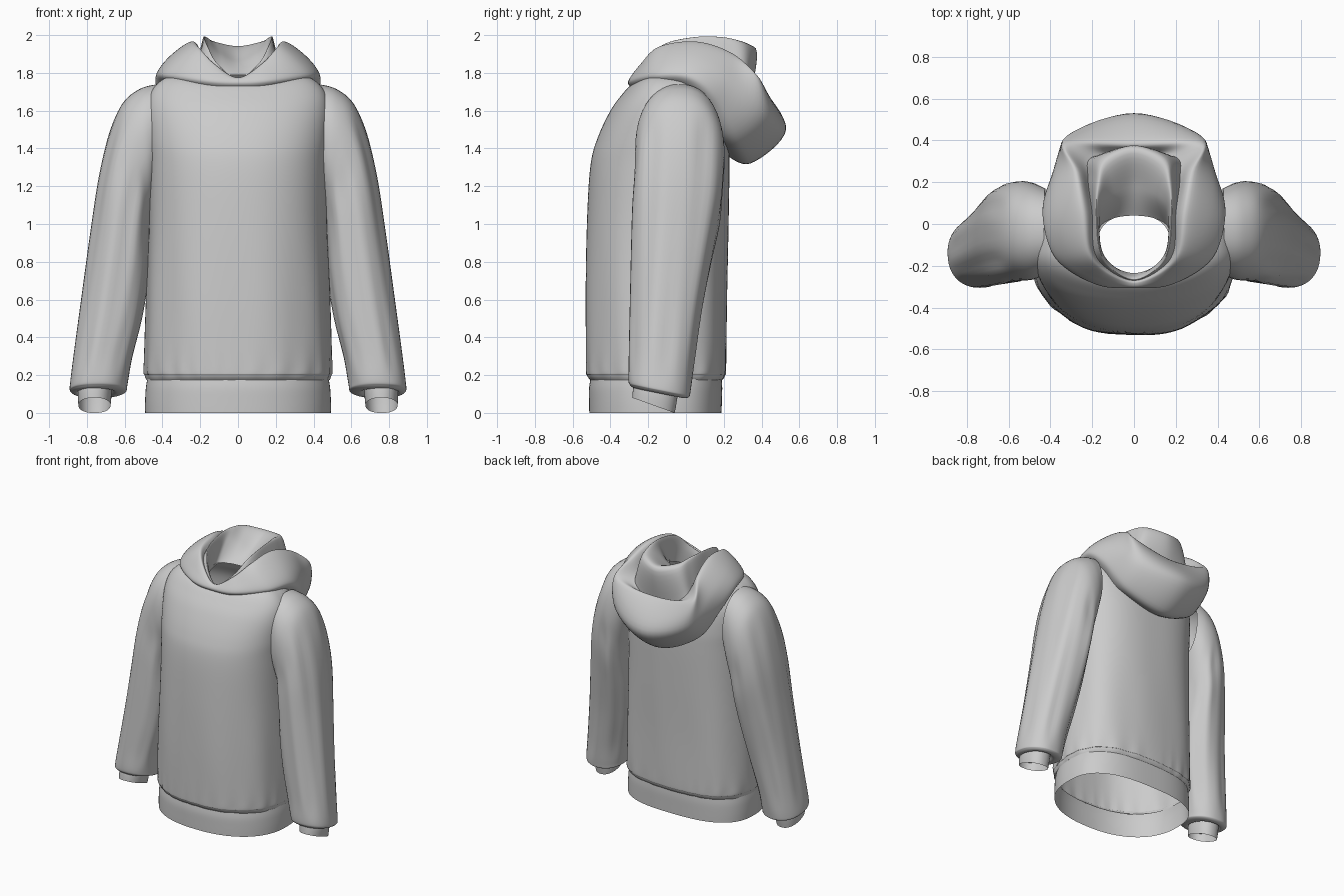
import bpy, bmesh, math
from mathutils import Vector as V

if "Cube" in bpy.data.objects:
    bpy.data.objects.remove(bpy.data.objects["Cube"])


def spline(pts, n, closed):
    """Catmull-Rom through pts, n steps per span."""
    m, out = len(pts), []
    for i in range(m if closed else m - 1):
        if closed:
            a, b, c, d = (pts[(i + k) % m] for k in (-1, 0, 1, 2))
        else:
            a, b, c, d = (pts[min(max(i + k, 0), m - 1)] for k in (-1, 0, 1, 2))
        for s in range(n):
            t = s / n
            out.append(0.5 * (2 * b + (c - a) * t + (2 * a - 5 * b + 4 * c - d) * t * t
                              + (3 * b - a - 3 * c + d) * t ** 3))
    return out if closed else out + [pts[-1]]


def loft(name, rings, along=6, around=1, warp=None, mirror=False):
    """Skin closed rings into a smooth open tube."""
    rings = [spline([V(p) for p in r], around, True) for r in rings]
    cols = [spline(list(c), along, False) for c in zip(*rings)]
    bm = bmesh.new()
    grid = [[bm.verts.new(warp(p) if warp else p) for p in c] for c in cols]
    for i, c in enumerate(grid):
        d = grid[(i + 1) % len(grid)]
        for j in range(len(c) - 1):
            bm.faces.new((c[j], d[j], d[j + 1], c[j + 1]))
    bmesh.ops.recalc_face_normals(bm, faces=bm.faces)
    me = bpy.data.meshes.new(name)
    bm.to_mesh(me)
    bm.free()
    for f in me.polygons:
        f.use_smooth = True
    ob = bpy.data.objects.new(name, me)
    bpy.context.collection.objects.link(ob)
    if mirror:
        ob.modifiers.new("Mirror", 'MIRROR').use_clip = False
    return ob


def power(v, e):
    return math.copysign(abs(v) ** e, v)


def torso_ring(z, w, yf, yb, drop=0.0, yc=-0.12, n=120):
    """Cross-section with rounded front and flatter back."""
    ring = []
    for k in range(n):
        t = 2 * math.pi * k / n
        c, s = math.cos(t), math.sin(t)
        e = 0.88 if s < 0 else 0.75
        y = yc + power(s, e) * ((yb - yc) if s > 0 else (yc - yf))
        ring.append((w * power(c, e), y, z - drop * max(0, -s) ** 2))
    return ring


def folds(p):
    # gathers above the band and soft vertical drape folds
    a = math.atan2(p.y + 0.15, p.x)
    g = 0.009 * math.exp(-abs(p.z - 0.22) / 0.07) * math.sin(23 * a + 2 * math.sin(3 * a))
    g += 0.008 * math.exp(-((p.z - 0.5) / 0.45) ** 2) * math.sin(9 * a + 1.5 * math.sin(2 * a) + p.z)
    return V((p.x * (1 + g), -0.15 + (p.y + 0.15) * (1 + g), p.z))


# Torso
body = [(.175, .482, -.508, .192), (.20, .49, -.525, .205), (.25, .495, -.53, .21),
        (.6, .485, -.533, .215), (1.0, .47, -.525, .225), (1.3, .47, -.507, .23),
        (1.45, .48, -.47, .225), (1.6, .485, -.40, .20), (1.70, .46, -.335, .15, .01),
        (1.77, .39, -.29, .11, .035), (1.80, .28, -.26, .07, .07), (1.79, .175, -.245, .04, .09)]
loft("torso", [torso_ring(*r) for r in body], 7, warp=folds)

# Bottom band
band = [(.0, .492, -.512, .188), (.06, .492, -.513, .19), (.13, .488, -.513, .192), (.18, .48, -.506, .19)]
loft("hem_band", [torso_ring(*r) for r in band], 4)


def sleeve_ring(i, row, n=48):
    """Ring through an outer (x, z) and inner (x, z) point with a y range."""
    xo, zo, xi, zi, y0, y1, tilt = row
    ring = []
    for k in range(n):
        t = 2 * math.pi * k / n
        amp = 0.022 if 2 < i < 8 else 0.0
        r = 1 + amp * math.sin(6 * t + 0.5 * i) + amp * 0.6 * math.sin(11 * t - 0.4 * i)
        c, s = r * power(math.cos(t), .9), r * power(math.sin(t), .9)
        dy = s * (y1 - y0) / 2
        ring.append(((xo + xi) / 2 + c * (xo - xi) / 2, (y0 + y1) / 2 + dy,
                     (zo + zi) / 2 + c * (zo - zi) / 2 - tilt * dy))
    return ring


# Sleeves: shoulder to gathered wrist
sleeve = [(.43, 1.74, .42, 1.24, -.24, .17, 0), (.52, 1.715, .44, 1.14, -.265, .195, 0),
          (.61, 1.64, .455, 1.06, -.27, .205, 0), (.68, 1.48, .46, .98, -.275, .20, 0),
          (.735, 1.25, .465, .88, -.285, .185, 0), (.78, .95, .475, .72, -.29, .14, 0),
          (.825, .62, .51, .50, -.295, .085, .03), (.865, .33, .56, .29, -.30, .045, .1),
          (.89, .15, .585, .15, -.305, .025, .18), (.885, .115, .595, .115, -.295, .015, .2),
          (.855, .105, .645, .105, -.27, -.02, .2), (.84, .13, .67, .13, -.26, -.05, .2)]
loft("sleeve", [sleeve_ring(i, r) for i, r in enumerate(sleeve)], 6, mirror=True)

# Wrist cuffs
cuff = [(.845, .15, .67, .15, -.27, -.04, .25), (.848, .09, .67, .09, -.28, -.05, .32),
        (.845, .04, .675, .04, -.285, -.06, .36)]
loft("cuff", [sleeve_ring(0, r) for r in cuff], 4, mirror=True)


def mirrored_rings(stations):
    """Stations run front to back on one side; returns full rings."""
    full = stations + [[(-x, y, z) for x, y, z in s] for s in stations[-2:0:-1]]
    return [list(r) for r in zip(*full)]


# Hood draped on the back: seam, bulge, outer, rim, valley
hood = [
    [(0, -.27, 1.70), (0, -.305, 1.74), (0, -.30, 1.765), (0, -.28, 1.775), (0, -.27, 1.765)],
    [(.16, -.265, 1.72), (.18, -.29, 1.76), (.16, -.26, 1.82), (.13, -.235, 1.85), (.12, -.22, 1.83)],
    [(.33, -.16, 1.74), (.37, -.17, 1.79), (.30, -.16, 1.88), (.22, -.14, 1.94), (.19, -.13, 1.90)],
    [(.38, 0, 1.72), (.435, .02, 1.78), (.37, .04, 1.88), (.25, .06, 1.965), (.20, .05, 1.91)],
    [(.36, .12, 1.60), (.41, .17, 1.66), (.38, .23, 1.78), (.28, .25, 1.90), (.22, .22, 1.82)],
    [(.27, .18, 1.46), (.29, .28, 1.44), (.31, .42, 1.58), (.32, .39, 1.77), (.20, .32, 1.74)],
    [(0, .19, 1.38), (0, .34, 1.32), (0, .53, 1.50), (0, .39, 1.72), (0, .33, 1.62)]]
loft("hood", mirrored_rings(hood), 8, 8)

# Standing inner collar of the hood: ridge, inside slope, neck edge
collar = [
    [(0, -.265, 1.77), (0, -.25, 1.75), (0, -.235, 1.70)],
    [(.11, -.21, 1.85), (.10, -.20, 1.80), (.10, -.20, 1.71)],
    [(.165, -.12, 1.95), (.155, -.12, 1.88), (.16, -.12, 1.75)],
    [(.18, .05, 1.99), (.165, .03, 1.92), (.17, -.05, 1.77)],
    [(.175, .20, 1.985), (.145, .10, 1.93), (.15, .0, 1.79)],
    [(.14, .31, 1.96), (.09, .15, 1.90), (.09, .03, 1.79)],
    [(0, .37, 1.93), (0, .18, 1.87), (0, .04, 1.79)]]
loft("hood_collar", mirrored_rings([[h[-1]] + c for h, c in zip(hood, collar)]), 8, 8)
